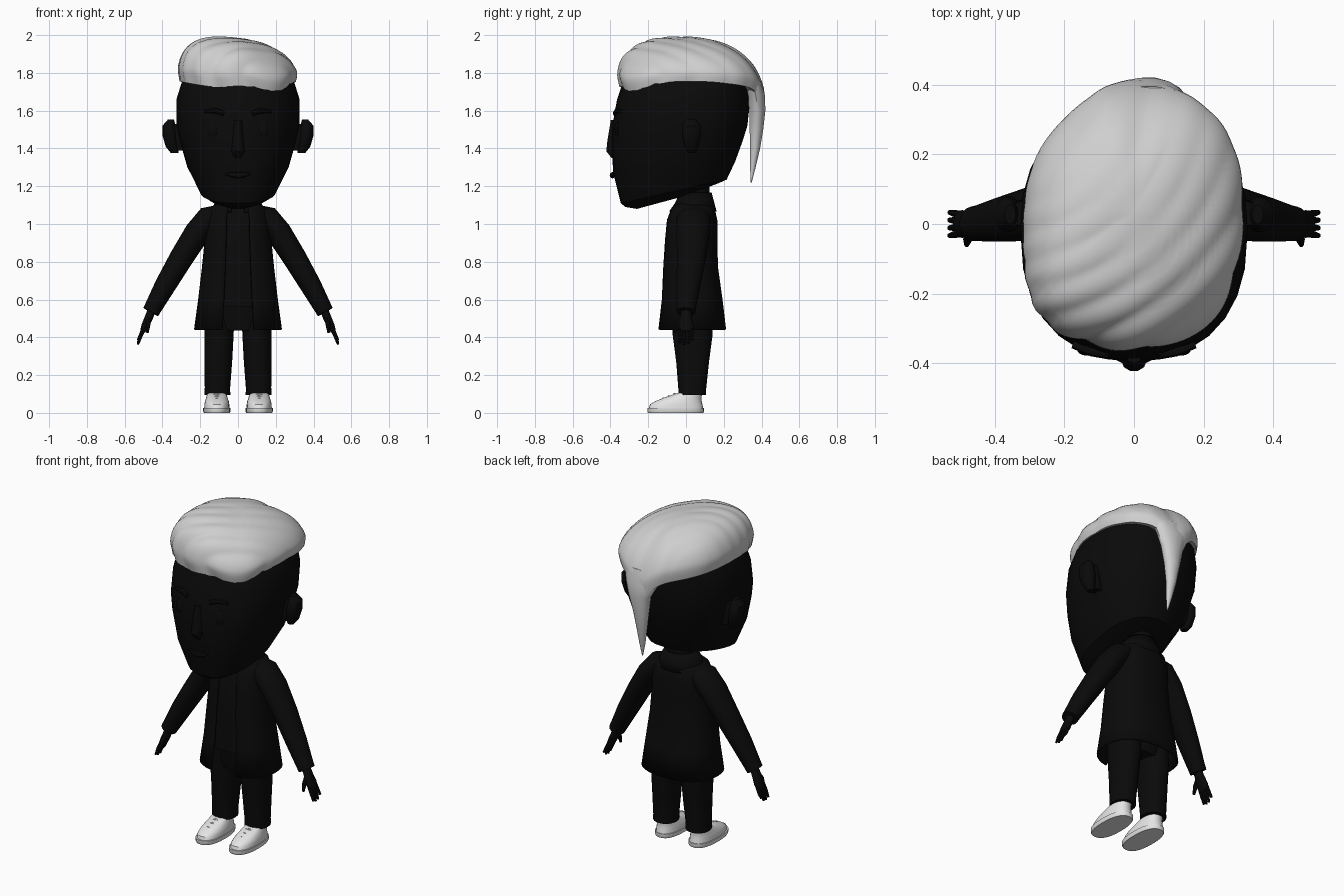
import bpy, bmesh, math
from mathutils import Vector


def material(name, v):
    m = bpy.data.materials.new(name)
    m.diffuse_color = (v, v, v, 1)
    return m


BLACK = material("black", 0.003)
HAIR = material("hair_grey", 0.62)
SHOE = material("shoe_grey", 0.78)


def loft(name, rings, mat, closed=True, cap=True, angle=40):
    """Skin a list of equal-length rings of points."""
    bm = bmesh.new()
    vr = [[bm.verts.new(p) for p in r] for r in rings]
    n = len(vr[0])
    for a, b in zip(vr, vr[1:]):
        for i in range(n if closed else n - 1):
            j = (i + 1) % n
            bm.faces.new((a[i], a[j], b[j], b[i]))
    if cap:
        bm.faces.new(list(reversed(vr[0])))
        bm.faces.new(vr[-1])
    bmesh.ops.recalc_face_normals(bm, faces=bm.faces)
    me = bpy.data.meshes.new(name)
    bm.to_mesh(me)
    bm.free()
    me.materials.append(mat)
    ob = bpy.data.objects.new(name, me)
    bpy.context.collection.objects.link(ob)
    bpy.ops.object.select_all(action='DESELECT')
    ob.select_set(True)
    bpy.context.view_layer.objects.active = ob
    bpy.ops.object.shade_smooth_by_angle(angle=math.radians(angle))
    return ob


def spow(v, e):
    return math.copysign(abs(v) ** e, v)


def tube(name, pts, mat, n=16, power=2.0, level=False, gap=0.0, cap=True, angle=40):
    """Superellipse sections (x, y, z, ra, rb) along a path; rb lies along y.
    level keeps sections horizontal, gap leaves a slit at the front."""
    P = [Vector(p[:3]) for p in pts]
    rings = []
    for k, p in enumerate(pts):
        d = Vector((0, 0, 1))
        if not level:
            d = (P[min(k + 1, len(P) - 1)] - P[max(k - 1, 0)]).normalized()
        a = Vector((0, 1, 0)).cross(d).normalized()
        b = d.cross(a)
        ring = []
        for i in range(n):
            if gap:
                t = -math.pi / 2 + gap + (2 * math.pi - 2 * gap) * i / (n - 1)
            else:
                t = 2 * math.pi * i / n
            ring.append(P[k] + a * p[3] * spow(math.cos(t), 2 / power)
                        + b * p[4] * spow(math.sin(t), 2 / power))
        rings.append(ring)
    return loft(name, rings, mat, closed=not gap, cap=cap and not gap, angle=angle)


def bump(a, c, w):
    d = (a - c + math.pi) % (2 * math.pi) - math.pi
    return math.exp(-(d / w) ** 2)


# Head: sections given by front (y, z), back (y, z) and half width
head = [(-0.26, 1.08, 0.0, 1.15, 0.08), (-0.32, 1.09, 0.17, 1.215, 0.16),
        (-0.345, 1.11, 0.215, 1.235, 0.20), (-0.385, 1.27, 0.26, 1.33, 0.268),
        (-0.395, 1.42, 0.30, 1.44, 0.305), (-0.39, 1.52, 0.325, 1.52, 0.325),
        (-0.365, 1.66, 0.34, 1.66, 0.326), (-0.325, 1.78, 0.34, 1.77, 0.29),
        (-0.22, 1.86, 0.24, 1.86, 0.21)]
rings = []
for yf, zf, yb, zb, w in head:
    ring = []
    for i in range(28):
        t = 2 * math.pi * i / 28
        f = (spow(math.sin(t), 2 / 2.3) + 1) / 2
        ring.append((w * spow(math.cos(t), 2 / 2.3), yf + (yb - yf) * f, zf + (zb - zf) * f))
    rings.append(ring)
loft("head", rings, BLACK, angle=30)

# Nose and mouth
tube("nose", [(0, -0.385, 1.35, .018, .01), (0, -0.393, 1.385, .036, .03),
              (0, -0.393, 1.43, .03, .026), (0, -0.385, 1.55, .02, .014)], BLACK, 10, level=True)
tube("mouth", [(-.065, -.375, 1.265, .006, .008), (-.03, -.388, 1.262, .014, .012),
               (0, -.39, 1.258, .017, .014), (.03, -.388, 1.262, .014, .012),
               (.065, -.375, 1.265, .006, .008)], BLACK, 8)

# Swept hair: a cap with a wavy lower edge and curved strand grooves
N, M = 112, 26
rings = []
for k in range(-1, M + 1):
    ring = []
    for i in range(N):
        t = 2 * math.pi * i / N
        ca, sa = math.cos(t), math.sin(t)
        mult = (1 + .13 * bump(t, -2.45, .4) + .06 * bump(t, -.75, .4)
                + .05 * bump(t, .6, .4) - .05 * bump(t, 2.2, .4))
        ex, ey = .318 * ca * mult, .395 * sa * mult
        edge = (1.755 - .03 * bump(t, -1.9, .5) - .055 * bump(t, -.95, .4)
                - .05 * max(sa, 0) ** 2 - .10 * bump(t, 1.47, .3))
        p = 2.15 + .9 * bump(t, -2.2, 1.1)
        u = max(k, 0) / M * .995 * math.pi / 2
        r, s = math.cos(u) ** (2 / p), math.sin(u) ** (2 / p)
        r *= .96 + .04 * min(1, s / .25)
        if k < 0:                                    # underside lip
            r, s = .72, .12
        x, y = ex * r, ey * r
        top = 1.985 - .10 * x - .03 * max(y, 0)
        z = edge + (top - edge) * s
        if k >= 0:
            d = math.hypot(x + .35, y - .33)
            fade = min(1, max(.15, .45 - 1.6 * y + .6 * x)) * min(1, .3 + r * 1.6)
            g = .036 * fade * (abs(math.sin(math.pi * d / .085 + 2.5 * z)) - .6)
            x, y, z = x * (1 + g), y * (1 + g), z + (z - 1.7) * g
        ring.append((x, y + .03, z))
    rings.append(ring)
loft("hair", rings, HAIR, angle=50)

# Pointed lock hanging at the back
tube("hair_tail", [(.035, .345, 1.76, .13, .05), (.035, .37, 1.68, .105, .05),
                   (.045, .378, 1.6, .07, .043), (.04, .373, 1.5, .048, .037),
                   (.04, .366, 1.4, .032, .027), (.045, .354, 1.3, .018, .015),
                   (.05, .345, 1.22, .003, .003)], HAIR, 14, level=True)

# Neck, shirt and trouser seat
tube("neck", [(0, .05, 1.02, .08, .075), (0, .05, 1.2, .08, .075)], BLACK, 16, level=True)
tube("shirt", [(0, .025, .56, .185, .135), (0, .022, .77, .165, .122), (0, .025, .95, .15, .115),
               (0, .04, 1.09, .11, .08)], BLACK, 24, 2.3, level=True)
tube("trouser_seat", [(0, .03, .435, .14, .095), (0, .03, .5, .16, .11),
                      (0, .03, .62, .17, .12)], BLACK, 20, 2.3, level=True)

# Open coat and its collar
coat = tube("coat", [(0, .03, .44, .227, .177), (0, .03, .6, .205, .158), (0, .022, .77, .185, .142),
                     (0, .025, .92, .17, .135), (0, .03, 1.02, .165, .13),
                     (0, .035, 1.08, .148, .112), (0, .04, 1.115, .095, .08)],
            BLACK, 32, 2.4, level=True, gap=.3)
collar = tube("collar", [(0, .035, 1.065, .145, .122), (0, .045, 1.11, .115, .1),
                         (0, .05, 1.165, .086, .08)], BLACK, 28, level=True, gap=.25)
for ob in (coat, collar):
    mod = ob.modifiers.new("thickness", 'SOLIDIFY')
    mod.thickness = .012
    mod.offset = 0

for side, s in (("right", 1), ("left", -1)):
    def limb(part, pts, mat=BLACK, **kw):
        return tube(side + "_" + part, [(s * p[0],) + tuple(p[1:]) for p in pts], mat, **kw)

    # Ear and its inner rim
    limb("ear", [(.335, .03, 1.375, .02, .02), (.348, .028, 1.41, .035, .038),
                 (.36, .028, 1.47, .04, .052), (.365, .028, 1.52, .035, .05),
                 (.355, .028, 1.553, .016, .028)], n=14, level=True)
    limb("ear_root", [(.29, .03, 1.39, .04, .03), (.32, .03, 1.46, .05, .04),
                      (.32, .03, 1.53, .04, .035)], n=12, level=True)
    # Eye and brow
    limb("eye", [(.13, -.36, 1.455, .012, .004), (.13, -.364, 1.475, .028, .012),
                 (.13, -.364, 1.51, .032, .014), (.13, -.36, 1.545, .02, .006)], n=12, level=True)
    limb("brow", [(.075, -.375, 1.585, .014, .013), (.12, -.365, 1.6, .014, .015),
                  (.175, -.345, 1.595, .008, .012)], n=8)
    # Sleeve
    limb("sleeve", [(.09, .04, 1.06, .045, .075), (.15, .04, 1.03, .07, .09),
                    (.215, .037, .955, .068, .09), (.3, .028, .82, .063, .077),
                    (.385, .012, .675, .056, .064), (.445, .002, .565, .047, .052),
                    (.462, 0, .535, .045, .05)], n=18)
    # Hand with four fingers and a thumb
    limb("palm", [(.45, 0, .56, .022, .028), (.47, 0, .51, .022, .03),
                  (.492, 0, .46, .02, .04), (.505, 0, .43, .014, .037)], n=12)
    for f in range(4):
        y = -.03 + .02 * f
        tip = (.37, .362, .365, .385)[f]
        limb("finger_%d" % (f + 1), [(.497, y * .9, .45, .012, .011), (.515, y, .41, .011, .0105),
                                     (.53, y * 1.1, tip, .006, .007)], n=8)
    limb("thumb", [(.474, -.015, .505, .014, .014), (.477, -.045, .465, .013, .013),
                   (.48, -.06, .425, .007, .007)], n=8)
    # Trouser leg
    limb("leg", [(.095, .035, .6, .08, .105), (.1, .035, .42, .077, .108),
                 (.104, .035, .27, .073, .088), (.109, .033, .13, .067, .075),
                 (.109, .033, .095, .069, .073)], n=18, power=2.2)
    # Shoe: sole, upper and laces
    limb("sole", [(.112, -.055, 0, .068, .146), (.112, -.055, .008, .072, .15),
                  (.112, -.055, .026, .072, .15)], SHOE, n=28, power=2.4, level=True)
    limb("shoe_upper", [(.112, -.053, .02, .067, .145), (.112, -.052, .045, .066, .139),
                        (.112, -.04, .062, .063, .123), (.112, -.015, .082, .056, .097),
                        (.112, .02, .105, .05, .066)], SHOE, n=28, power=2.3, level=True)
    for k in range(3):
        y, z = -.115 + .03 * k, .074 + .012 * k
        limb("lace_%d" % (k + 1), [(.078, y, z - .006, .004, .005), (.112, y - .006, z + .003, .005, .006),
                                   (.146, y, z - .006, .004, .005)], SHOE, n=6)
